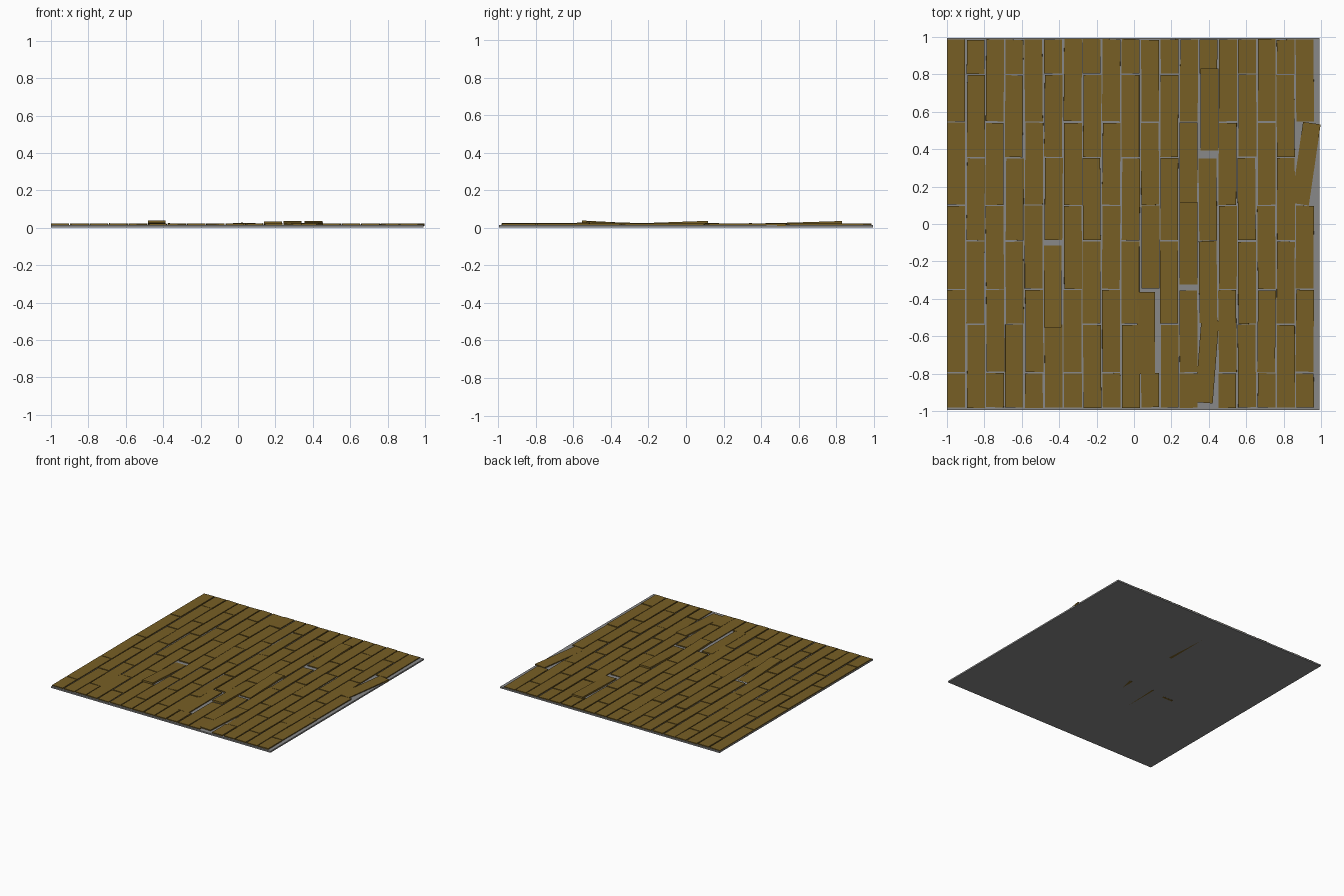
import bpy, random
from math import radians
from mathutils import Vector

if "Cube" in bpy.data.objects:
    bpy.data.objects.remove(bpy.data.objects["Cube"])

random.seed(4)
PITCH, WIDTH, THICK = 0.1036, 0.095, 0.014
MID_Z = 0.0155


def colour(name, rgb):
    m = bpy.data.materials.new(name)
    m.diffuse_color = (*rgb, 1)
    m.use_nodes = True
    m.node_tree.nodes["Principled BSDF"].inputs["Base Color"].default_value = m.diffuse_color
    return m


wood = colour("brown_wood", (0.185, 0.113, 0.018))
grey = colour("dark_grey", (0.25, 0.25, 0.25))


def box(name, loc, size, rot, mat):
    x, y, z = (s / 2 for s in size)
    v = [(a, b, c) for a in (-x, x) for b in (-y, y) for c in (-z, z)]
    f = [(0, 1, 3, 2), (4, 6, 7, 5), (0, 4, 5, 1), (2, 3, 7, 6), (0, 2, 6, 4), (1, 5, 7, 3)]
    me = bpy.data.meshes.new(name)
    me.from_pydata(v, [], f)
    me.materials.append(mat)
    ob = bpy.data.objects.new(name, me)
    bpy.context.collection.objects.link(ob)
    ob.location = loc
    ob.rotation_euler = [radians(r) for r in rot]


# Grey slab below the planks
box("floor_slab", (-0.0045, 0, 0.009), (1.991, 1.99, 0.012), (0, 0, 0), grey)

# Staggered plank ends for even and odd columns
ENDS = [(0.99, 0.545, 0.1, -0.35, -0.795, -0.985),
        (0.99, 0.8, 0.355, -0.09, -0.535, -0.985)]

# Loose planks: (column, row) -> (dx, dy, dz), (pitch, roll, yaw) in degrees
LOOSE = {
    (13, 1): ((0.01, 0.035, 0.007), (1.8, 0, 0)),
    (18, 1): ((0.007, 0, 0.0), (0.2, 0, -8.3)),
    (12, 2): ((0, 0.022, 0.007), (2.0, 0, 0)),
    (5, 3): ((0, -0.022, 0.005), (-3.0, 0, 0)),
    (13, 4): ((-0.004, 0.025, 0.003), (0.6, 0, -4.4)),
    (10, 3): ((-0.02, -0.01, 0.002), (0.2, 1.5, 0)),
    (11, 3): ((0, 0, 0.005), (-1.5, 0, 0)),
    (9, 1): ((0.001, 0, -0.0025), (0.3, -4.5, 0)),
    (9, 3): ((0.001, 0, -0.001), (-0.9, -3.5, 0)),
    (7, 3): ((0.001, 0, -0.0025), (-0.2, -4, 0)),
}

# Plank floor
u = random.uniform
for col in range(19):
    x = -1 + PITCH * col + WIDTH / 2
    ends = ENDS[col % 2]
    for row in range(5):
        top, bottom = ends[row], ends[row + 1]
        if (col, row) in LOOSE:
            shift, rot = LOOSE[col, row]
        else:
            shift = (u(0, 0.005), u(-0.002, 0.002), u(-0.001, 0.001))
            rot = (u(-0.25, 0.25), u(-1.8, 1.8), u(-0.6, 0.6))
            if col == 0:
                shift, rot = (0.001, 0, 0), (rot[0], rot[1], 0)
        loc = Vector((x, (top + bottom) / 2, MID_Z)) + Vector(shift)
        box(f"plank_{col}_{row}", loc, (WIDTH, top - bottom - 0.007, THICK), rot, wood)
